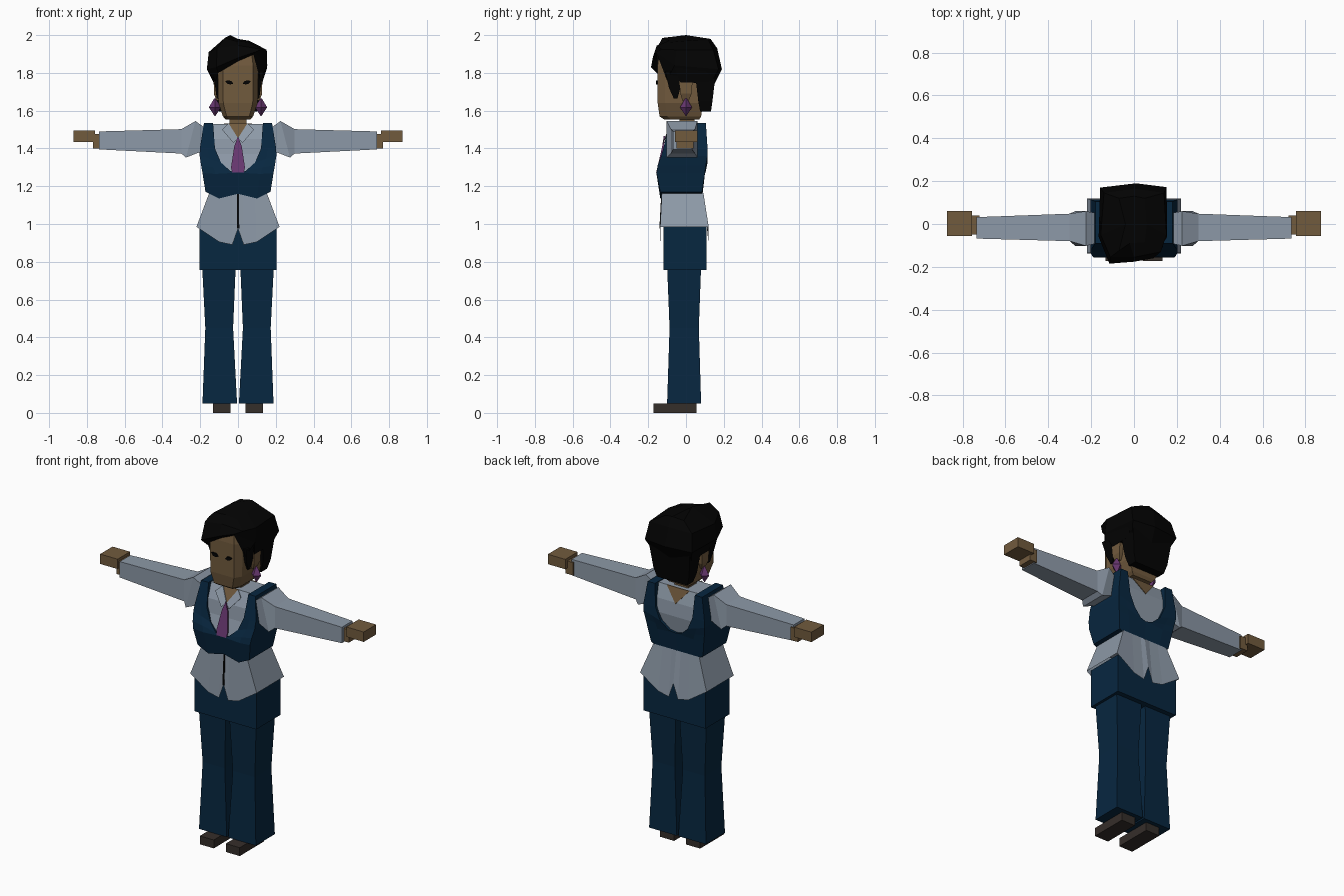
import bpy, bmesh


def material(name, r, g, b):
    m = bpy.data.materials.new(name)
    m.diffuse_color = tuple((c / 255) ** 2.2 for c in (r, g, b)) + (1,)
    return m


SKIN = material("skin", 113, 91, 64)
NAVY = material("navy cloth", 16, 43, 66)
SHIRT = material("pale grey cloth", 140, 152, 166)
HAIR = material("black", 11, 11, 11)
PURPLE = material("purple", 104, 58, 112)
SHOE = material("dark brown", 56, 50, 46)


def finish(name, bm, mat, mirror):
    bmesh.ops.recalc_face_normals(bm, faces=bm.faces)
    mesh = bpy.data.meshes.new(name)
    bm.to_mesh(mesh)
    bm.free()
    mesh.materials.append(mat)
    ob = bpy.data.objects.new(name, mesh)
    bpy.context.collection.objects.link(ob)
    if mirror:
        ob.modifiers.new("both sides", 'MIRROR')
    return ob


def loft(name, rows, mat, mirror=False, closed=True, caps=(True, True)):
    """Skin a list of equally long point rings."""
    bm = bmesh.new()
    rings = [[bm.verts.new(p) for p in r] for r in rows]
    n = len(rings[0])
    for a, b in zip(rings, rings[1:]):
        for i in range(n if closed else n - 1):
            j = (i + 1) % n
            bm.faces.new((a[i], a[j], b[j], b[i]))
    if caps[0]:
        bm.faces.new(rings[0])
    if caps[1]:
        bm.faces.new(rings[-1])
    return finish(name, bm, mat, mirror)


def rect(z, x0, x1, y0, y1):
    return [(x0, y0, z), (x1, y0, z), (x1, y1, z), (x0, y1, z)]


def box(name, x0, x1, y0, y1, z0, z1, mat, mirror=False):
    return loft(name, [rect(z0, x0, x1, y0, y1), rect(z1, x0, x1, y0, y1)], mat, mirror)


def plate(name, pts, mat, mirror=False, t=0.004):
    """Thin polygon given back to front along y."""
    return loft(name, [pts, [(x, y - t, z) for x, y, z in pts]], mat, mirror)


# Shoes, trousers and tunic bottom
box("shoes", 0.04, 0.132, -0.172, 0.055, 0, 0.05, SHOE, True)
loft("trouser_legs", [rect(0.05, 0.005, 0.188, -0.10, 0.08),
                      rect(0.45, 0.026, 0.173, -0.087, 0.068),
                      rect(0.78, 0.012, 0.19, -0.10, 0.08)], NAVY, True)
box("hip_panel", -0.205, 0.205, -0.12, 0.108, 0.757, 0.985, NAVY)

# Flared blouse hem with pointed tails front and back
hem = [(0, 0.975), (0.03, 0.89), (0.10, 0.905), (0.22, 0.985)]
waist = [(0, 1.165), (0.03, 1.165), (0.09, 1.165), (0.152, 1.165)]
loft("blouse_hem", [[(x, -0.137, z) for x, z in hem] + [(x, 0.12, z) for x, z in hem[::-1]],
                    [(x, -0.128, z) for x, z in waist] + [(x, 0.092, z) for x, z in waist[::-1]]],
     SHIRT, True, closed=False, caps=(False, False))
plate("blouse_opening", [(-0.005, -0.137, 0.975), (0.007, -0.137, 0.975),
                         (0.004, -0.127, 1.16), (-0.004, -0.127, 1.16)], HAIR)

# Blouse body under the vest
loft("blouse_body", [rect(z, -x, x, f, b) for z, x, f, b in (
    (1.12, 0.14, -0.12, 0.08), (1.27, 0.17, -0.143, 0.088), (1.37, 0.175, -0.113, 0.102),
    (1.45, 0.15, -0.103, 0.095), (1.53, 0.135, -0.065, 0.07))], SHIRT)

# Vest: inner x,z / middle x,z / outer x,z / front y / back y
vest = [(0, 1.16, 0.10, 1.135, 0.172, 1.17, -0.136, 0.085),
        (0, 1.272, 0.12, 1.265, 0.188, 1.27, -0.156, 0.10),
        (0.04, 1.28, 0.13, 1.30, 0.195, 1.31, -0.150, 0.105),
        (0.09, 1.325, 0.15, 1.345, 0.203, 1.36, -0.132, 0.114),
        (0.122, 1.40, 0.16, 1.40, 0.202, 1.40, -0.120, 0.114),
        (0.132, 1.535, 0.155, 1.535, 0.18, 1.535, -0.09, 0.105)]
loft("vest", [[(a, f, az), (m, f, mz), (o, f, oz), (o, b, oz), (m, b, mz), (a, b, az)]
              for a, az, m, mz, o, oz, f, b in vest], NAVY, True)

# Bare neckline front and back, collar edges, tie
plate("front_neckline", [(0, -0.102, 1.455), (0.055, -0.064, 1.532), (-0.055, -0.064, 1.532)], SKIN)
plate("back_neckline", [(0, 0.101, 1.445), (0.075, 0.075, 1.532), (-0.075, 0.075, 1.532)], SKIN)
plate("collar", [(0, -0.106, 1.455), (0.025, -0.12, 1.43), (0.085, -0.09, 1.50),
                 (0.05, -0.068, 1.533)], SHIRT, True)
plate("tie", [(0, -0.110, 1.465), (0.02, -0.118, 1.41), (0.037, -0.143, 1.30),
              (0.03, -0.15, 1.272), (-0.03, -0.15, 1.272), (-0.037, -0.143, 1.30),
              (-0.02, -0.118, 1.41)], PURPLE, t=0.008)

# Puffed sleeves: top x, bottom x, top z, bottom z, front y, back y
sleeve = [(0.17, 0.19, 1.505, 1.385, -0.09, 0.05), (0.225, 0.275, 1.545, 1.352, -0.102, 0.06),
          (0.30, 0.30, 1.502, 1.373, -0.08, 0.048), (0.735, 0.735, 1.49, 1.395, -0.068, 0.032)]
loft("sleeves", [[(xt, f, zt), (xt, b, zt), (xb, b, zb), (xb, f, zb)]
                 for xt, xb, zt, zb, f, b in sleeve], SHIRT, True)
box("wrists", 0.72, 0.768, -0.05, 0.04, 1.40, 1.477, SKIN, True)
box("hands", 0.757, 0.872, -0.057, 0.06, 1.435, 1.494, SKIN, True)


# Neck and chamfered head
def head_ring(z, xf, xs, yf, yc, yb):
    half = [(xf, yf, z), (xs, yc, z), (xs, yb, z)]
    return half + [(-x, y, z) for x, y, z in half[::-1]]


box("neck", -0.045, 0.045, -0.035, 0.045, 1.47, 1.60, SKIN)
loft("head", [head_ring(1.553, 0.045, 0.065, -0.115, -0.08, 0.07),
              head_ring(1.57, 0.06, 0.08, -0.14, -0.10, 0.08),
              head_ring(1.64, 0.078, 0.104, -0.150, -0.11, 0.09),
              head_ring(1.84, 0.08, 0.108, -0.150, -0.11, 0.10),
              head_ring(1.92, 0.07, 0.09, -0.140, -0.10, 0.10)], SKIN)
loft("ears", [rect(1.655, 0.09, 0.115, -0.02, 0.015), rect(1.69, 0.09, 0.128, -0.03, 0.03),
              rect(1.765, 0.09, 0.128, -0.035, 0.035)], SKIN, True)
plate("eyes", [(0.025, -0.150, 1.743), (0.04, -0.150, 1.739), (0.056, -0.150, 1.742),
               (0.068, -0.150, 1.757), (0.05, -0.150, 1.76), (0.034, -0.150, 1.756)],
      HAIR, True, t=0.008)

# Faceted earrings
loft("earrings", [[(0.122 + r * dx, r * dy, z) for dx, dy in ((1, 0), (0, 1), (-1, 0), (0, -1))]
                  for z, r in ((1.573, 0.003), (1.618, 0.032), (1.665, 0.004))], PURPLE, True)

# Swept hair cap: columns around the head, each from low edge to crown
hair = [[(-0.105, -0.156, 1.80), (-0.115, -0.185, 1.83), (-0.11, -0.155, 1.93), (-0.07, -0.125, 1.985)],
        [(0.0, -0.156, 1.862), (0.0, -0.176, 1.88), (0.0, -0.155, 1.945), (-0.02, -0.09, 1.97)],
        [(0.082, -0.153, 1.897), (0.09, -0.16, 1.91), (0.125, -0.13, 1.925), (0.05, -0.085, 1.962)],
        [(0.118, -0.10, 1.76), (0.155, -0.06, 1.84), (0.152, -0.05, 1.922), (0.06, 0.0, 1.97)],
        [(0.125, 0.13, 1.74), (0.152, 0.172, 1.82), (0.14, 0.145, 1.92), (0.05, 0.12, 1.97)],
        [(0.0, 0.145, 1.73), (0.01, 0.19, 1.82), (0.0, 0.165, 1.93), (0.0, 0.13, 1.98)],
        [(-0.125, 0.13, 1.74), (-0.158, 0.17, 1.82), (-0.14, 0.145, 1.92), (-0.07, 0.12, 1.97)],
        [(-0.12, -0.09, 1.75), (-0.165, -0.06, 1.82), (-0.155, -0.05, 1.91), (-0.04, 0.0, 2.0)]]
loft("hair_cap", list(zip(*hair)), HAIR, caps=(False, True))
loft("back_hair", [rect(1.595, -0.10, 0.10, 0.075, 0.132), rect(1.65, -0.118, 0.118, 0.065, 0.14),
                   rect(1.82, -0.138, 0.138, 0.045, 0.16)], HAIR)
loft("sideburns", [rect(1.665, 0.10, 0.113, -0.065, -0.045), rect(1.72, 0.09, 0.12, -0.09, -0.03),
                   rect(1.81, 0.09, 0.135, -0.11, 0.0)], HAIR, True)
loft("side_hair", [rect(1.75, 0.09, 0.13, -0.03, 0.12), rect(1.83, 0.09, 0.15, -0.06, 0.14)], HAIR, True)
